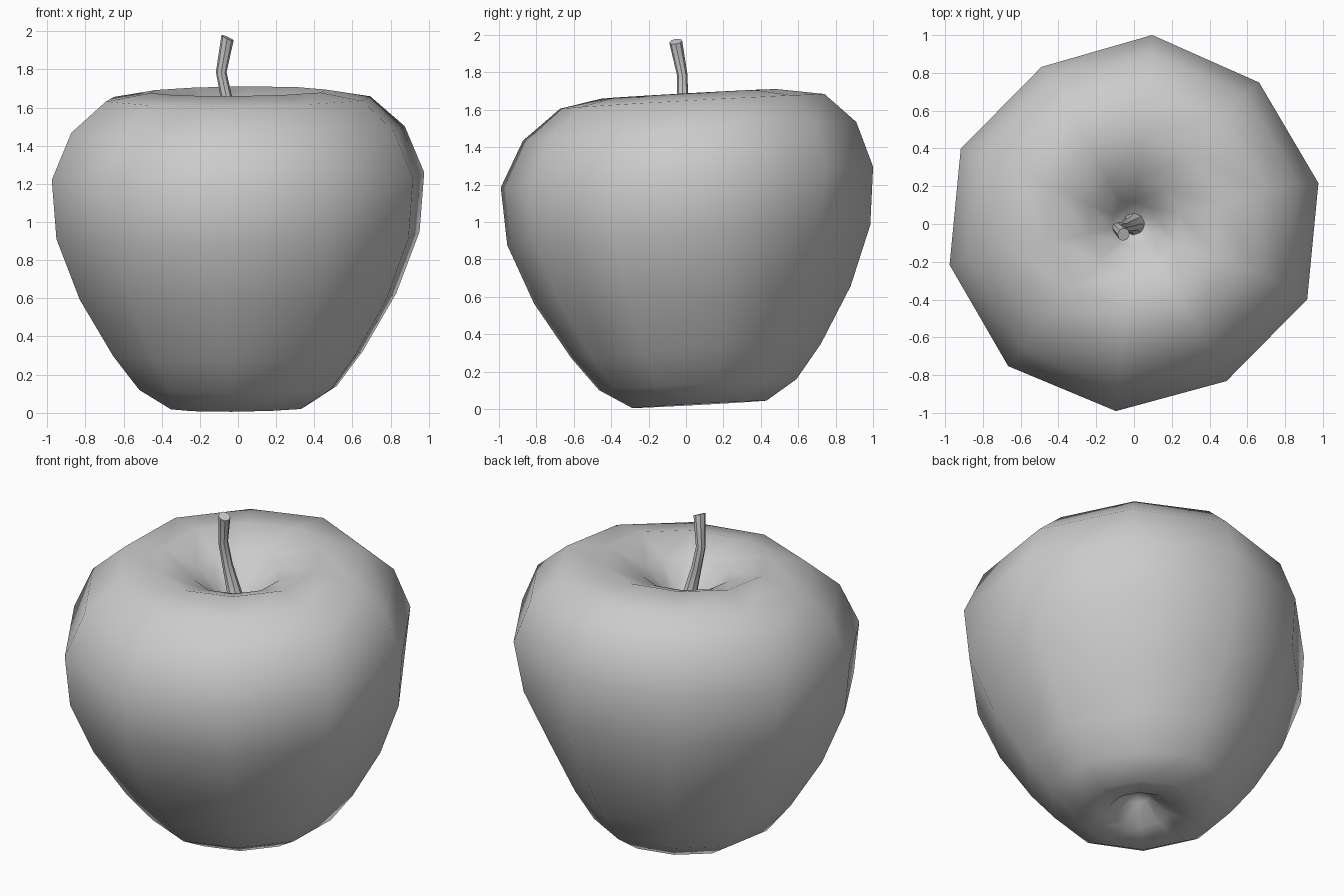
import bpy, bmesh, math
from mathutils import Vector

if "Cube" in bpy.data.objects:
    bpy.data.objects.remove(bpy.data.objects["Cube"])


def make_object(name, rings):
    """Skin a list of closed rings and cap both ends."""
    bm = bmesh.new()
    loops = [[bm.verts.new(p) for p in ring] for ring in rings]
    n = len(loops[0])
    for a, b in zip(loops, loops[1:]):
        for i in range(n):
            j = (i + 1) % n
            bm.faces.new((a[i], a[j], b[j], b[i]))
    bm.faces.new(loops[0][::-1])
    bm.faces.new(loops[-1])
    bmesh.ops.recalc_face_normals(bm, faces=bm.faces)
    me = bpy.data.meshes.new(name)
    bm.to_mesh(me)
    bm.free()
    ob = bpy.data.objects.new(name, me)
    bpy.context.collection.objects.link(ob)
    return ob


def smooth(ob, angle):
    bpy.ops.object.select_all(action='DESELECT')
    ob.select_set(True)
    bpy.context.view_layer.objects.active = ob
    bpy.ops.object.shade_smooth_by_angle(angle=math.radians(angle))


# Apple body: ten-sided lathe, slightly tilted; (radius, height, y shift)
profile = [
    (0.025, 0.19, 0.02), (0.07, 0.17, 0.03), (0.18, 0.07, 0.05),
    (0.36, 0.025, 0.07), (0.53, 0.13, 0.06), (0.67, 0.31, 0.05),
    (0.85, 0.61, 0.03), (0.975, 0.93, 0.01), (1.0, 1.24, 0.0),
    (0.895, 1.485, 0.015), (0.71, 1.645, 0.03), (0.47, 1.685, 0.01),
    (0.25, 1.60, 0.0), (0.12, 1.47, 0.0), (0.04, 1.38, 0.0),
]
SIDES = 10
column_scale = [1.0, 1.0, 1.005, 0.965, 1.0, 1.0, 1.005, 0.995, 0.965, 1.0]
# shallow dent low on the back right column
dent = {4: 0.94, 5: 0.92, 6: 0.91, 7: 0.96}
rings = []
for k, (r, z, dy) in enumerate(profile):
    ring = []
    for i in range(SIDES):
        a = math.radians(12.5 + 36 * i)
        s = r * column_scale[i] * (dent.get(k, 1.0) if i == 1 else 1.0)
        x, y = s * math.cos(a), s * math.sin(a)
        ring.append((x, y + dy, max(0.0, z + 0.055 * y + 0.008 * x)))
    rings.append(ring)
body = make_object("apple_body", rings)
smooth(body, 180)

# Stem: bent eight-sided tube with a flared foot; (centre, radius)
path = [
    ((0.0, 0.0, 1.36), 0.075), ((-0.01, 0.0, 1.43), 0.045),
    ((-0.06, -0.018, 1.65), 0.03), ((-0.088, -0.02, 1.785), 0.028),
    ((-0.055, -0.055, 1.965), 0.035),
]
pts = [Vector(p) for p, _ in path]
rings = []
for k, (_, r) in enumerate(path):
    d = (pts[min(k + 1, len(pts) - 1)] - pts[max(k - 1, 0)]).normalized()
    if k == len(pts) - 1:
        d = (d + Vector((0.25, 0.0, 0.0))).normalized()
    u = Vector((0, 1, 0)).cross(d).normalized()
    v = d.cross(u)
    rings.append([pts[k] + r * (math.cos(t) * u + math.sin(t) * v)
                  for t in (math.tau * i / 8 for i in range(8))])
stem = make_object("stem", rings)
smooth(stem, 30)
